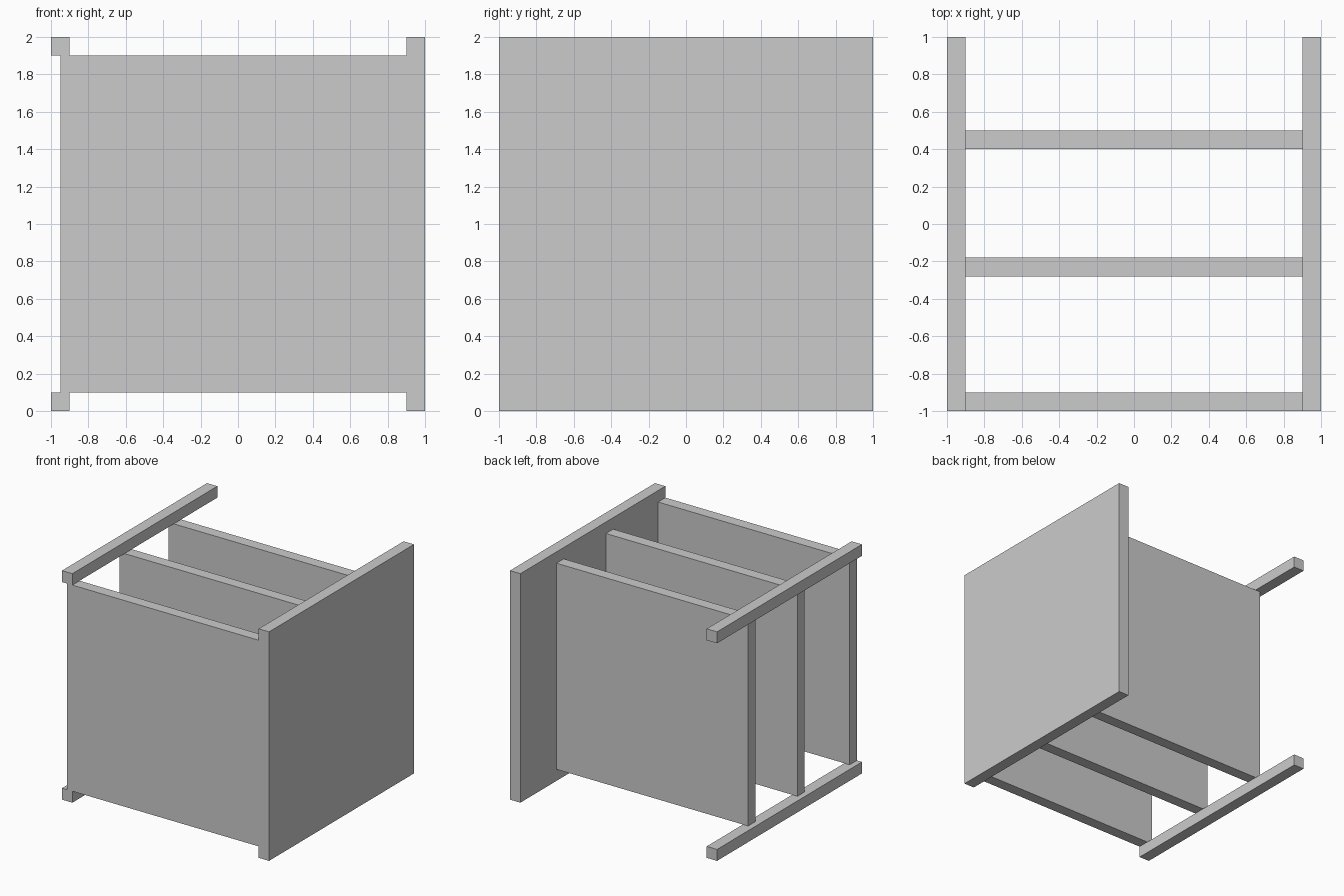
import bpy

if "Cube" in bpy.data.objects:
    bpy.data.objects.remove(bpy.data.objects["Cube"])


def box(name, x, y, z):
    """Axis-aligned box from (min, max) ranges."""
    bpy.ops.mesh.primitive_cube_add(size=1, location=[(a + b) / 2 for a, b in (x, y, z)])
    obj = bpy.context.object
    obj.name = name
    obj.scale = [b - a for a, b in (x, y, z)]
    bpy.ops.object.transform_apply(location=False, rotation=False, scale=True)
    return obj


T = 0.1  # board thickness

# Solid side panel on the right
box("side_panel", (1 - T, 1), (-1, 1), (0, 2))

# Thin rails on the open left side
for name, z in (("bottom_rail", 0), ("top_rail", 2 - T)):
    box(name, (-1, -1 + T), (-1, 1), (z, z + T))

# Three upright dividers between the panel and the rails
for name, y in (("front_divider", -1), ("middle_divider", -0.28), ("back_divider", 0.4)):
    box(name, (-0.95, 1 - T), (y, y + T), (T, 2 - T))
